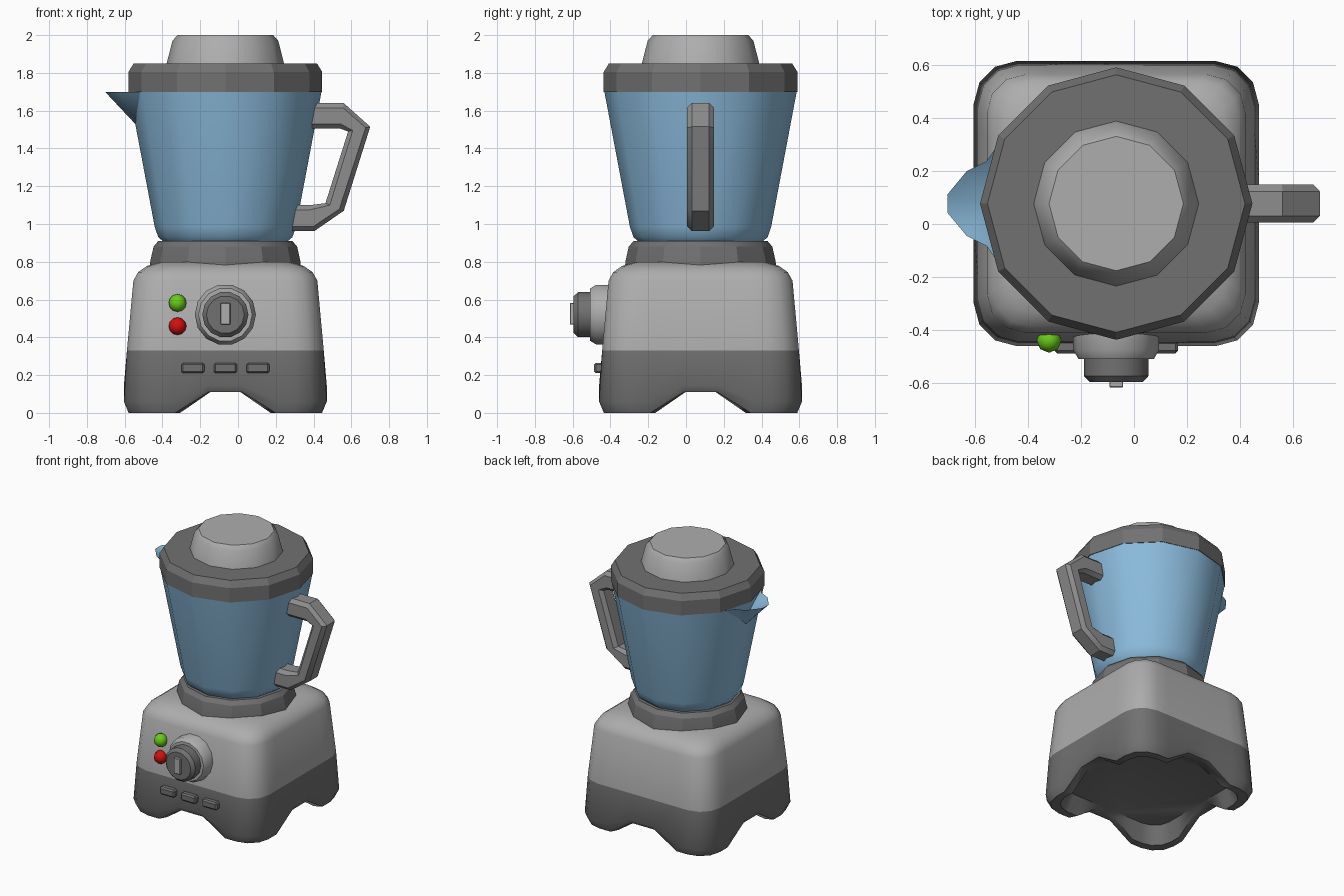
import bpy, bmesh, math
from mathutils import Vector, Matrix

if "Cube" in bpy.data.objects:
    bpy.data.objects.remove(bpy.data.objects["Cube"])

CX, CY = -0.067, 0.077          # axis of body and jar


def material(name, r, g, b):
    m = bpy.data.materials.new(name)
    m.diffuse_color = (r, g, b, 1)
    m.use_nodes = True
    m.node_tree.nodes["Principled BSDF"].inputs["Base Color"].default_value = m.diffuse_color
    return m


LIGHT = material("light grey", 0.42, 0.42, 0.42)
DARK = material("dark grey", 0.165, 0.165, 0.165)
MID = material("handle grey", 0.27, 0.27, 0.27)
BLUE = material("jar blue", 0.26, 0.50, 0.72)
GREEN = material("lamp green", 0.14, 0.60, 0.01)
RED = material("lamp red", 0.65, 0.005, 0.005)


def finish(bm, name, mats, angle=32):
    bmesh.ops.recalc_face_normals(bm, faces=bm.faces[:])
    me = bpy.data.meshes.new(name)
    bm.to_mesh(me)
    bm.free()
    ob = bpy.data.objects.new(name, me)
    bpy.context.collection.objects.link(ob)
    for m in mats:
        me.materials.append(m)
    bpy.ops.object.select_all(action='DESELECT')
    ob.select_set(True)
    bpy.context.view_layer.objects.active = ob
    bpy.ops.object.shade_smooth_by_angle(angle=math.radians(angle))
    return ob


def loft(rings):
    """Skin a list of equal-length closed rings and cap both ends."""
    bm = bmesh.new()
    vs = [[bm.verts.new(p) for p in r] for r in rings]
    n = len(vs[0])
    for a, b in zip(vs, vs[1:]):
        for i in range(n):
            j = (i + 1) % n
            bm.faces.new((a[i], a[j], b[j], b[i]))
    bm.faces.new(vs[0])
    bm.faces.new(vs[-1])
    return bm


def turned(name, profile, mat, sides=12, matrix=None, angle=32):
    """Turn (radius, height) points about an axis."""
    m = matrix or Matrix.Translation((CX, CY, 0))
    step = 2 * math.pi / sides
    rings = [[m @ Vector((r * math.cos(i * step), r * math.sin(i * step), h))
              for i in range(sides)] for r, h in profile]
    return finish(loft(rings), name, [mat], angle)


def box(name, lo, hi, mat, bevel):
    bm = bmesh.new()
    bmesh.ops.create_cube(bm, size=1)
    lo, hi = Vector(lo), Vector(hi)
    for v in bm.verts:
        v.co = Vector(((lo[k] + hi[k]) / 2 + v.co[k] * (hi[k] - lo[k]) for k in range(3)))
    bmesh.ops.bevel(bm, geom=bm.edges[:], offset=bevel, segments=1, affect='EDGES')
    return finish(bm, name, [mat])


# Motor base: rounded square rings, arched between the feet
def body_ring(half, z, arch=0.0):
    s = half / 0.537
    side = [(0.537, -0.28, 0), (0.537, -0.093, 1), (0.537, 0.093, 1), (0.537, 0.28, 0)]
    for k in range(4):
        a = math.radians(30 * k)
        side.append((0.375 + 0.162 * math.cos(a), 0.375 + 0.162 * math.sin(a), 0))
    pts = []
    for q in range(4):
        rot = Matrix.Rotation(q * math.pi / 2, 3, 'Z')
        for x, y, up in side:
            p = rot @ Vector((x * s, y * s, 0))
            pts.append((p.x + CX, p.y + CY, z + up * arch))
    return pts


bm = loft([body_ring(0.42, 0.125), body_ring(0.46, 0.0, 0.11), body_ring(0.512, 0.0, 0.11),
           body_ring(0.537, 0.06, 0.085), body_ring(0.521, 0.33), body_ring(0.487, 0.70),
           body_ring(0.462, 0.745), body_ring(0.415, 0.778), body_ring(0.34, 0.80)])
for f in bm.faces:
    f.material_index = 1 if f.calc_center_median().z < 0.33 else 0
finish(bm, "motor_base", [LIGHT, DARK], 40)

# Neck, jar, lid and cap
turned("neck", [(0.40, 0.76), (0.398, 0.80), (0.38, 0.88), (0.355, 0.91)], DARK, angle=25)
turned("jar", [(0.325, 0.905), (0.355, 0.93), (0.374, 0.985), (0.509, 1.70)], BLUE)
turned("lid", [(0.513, 1.70), (0.513, 1.805), (0.485, 1.85)], DARK, angle=25)
turned("lid_cap", [(0.312, 1.845), (0.28, 1.97), (0.253, 2.0)], LIGHT)

# Pouring spout, a fan from the rim down to a point on the jar
half_rim = [(-0.50, 0.24), (-0.555, 0.16), (-0.63, 0.122), (-0.703, 0.034)]
rim = half_rim + [(x, -y) for x, y in reversed(half_rim)]
bm = bmesh.new()
rv = [bm.verts.new((x, CY + y, 1.699)) for x, y in rim]
low = bm.verts.new((-0.535, CY, 1.52))
dip = bm.verts.new((-0.53, CY, 1.60))
for a, b in zip(rv, rv[1:]):
    bm.faces.new((a, b, low))
    bm.faces.new((b, a, dip))
finish(bm, "spout", [BLUE])

# Handle: chamfered section swept between outer and inner outlines
outer = [(0.39, 1.64), (0.56, 1.64), (0.70, 1.515), (0.56, 1.07), (0.405, 0.963), (0.28, 0.963)]
inner = [(0.38, 1.505), (0.54, 1.505), (0.583, 1.49), (0.463, 1.11), (0.38, 1.10), (0.29, 1.10)]
w, c = 0.071, 0.025
rings = []
for o, i in zip(outer, inner):
    o, i = Vector((o[0], 0, o[1])), Vector((i[0], 0, i[1]))
    d = (i - o).normalized() * c
    rings.append([p + Vector((0, CY + y, 0)) for p, y in
                  ((o, -w + c), (o, w - c), (o + d, w), (i - d, w),
                   (i, w - c), (i, -w + c), (i - d, -w), (o + d, -w))])
finish(loft(rings), "handle", [MID], 30)

# Dial facing the front
dial = Matrix.Translation((CX, 0, 0.52)) @ Matrix.Rotation(math.pi / 2, 4, 'X')
turned("dial_plate", [(0.162, 0.38), (0.162, 0.475), (0.142, 0.508)], LIGHT, 14, dial)
turned("dial_knob", [(0.122, 0.50), (0.122, 0.572), (0.10, 0.595)], DARK, 14, dial)
box("dial_marker", (CX - 0.026, -0.615, 0.468), (CX + 0.026, -0.58, 0.582), LIGHT, 0.003)

# Buttons
for k in (-1, 0, 1):
    x = CX + k * 0.172
    box("button", (x - 0.061, -0.487, 0.21), (x + 0.061, -0.43, 0.265), DARK, 0.01)

# Indicator lamps
for name, z, mat in (("green_lamp", 0.582, GREEN), ("red_lamp", 0.459, RED)):
    bm = bmesh.new()
    bmesh.ops.create_uvsphere(bm, u_segments=8, v_segments=6, radius=0.047,
                              matrix=Matrix.Translation((-0.32, -0.438, z)))
    finish(bm, name, [mat], 50)
